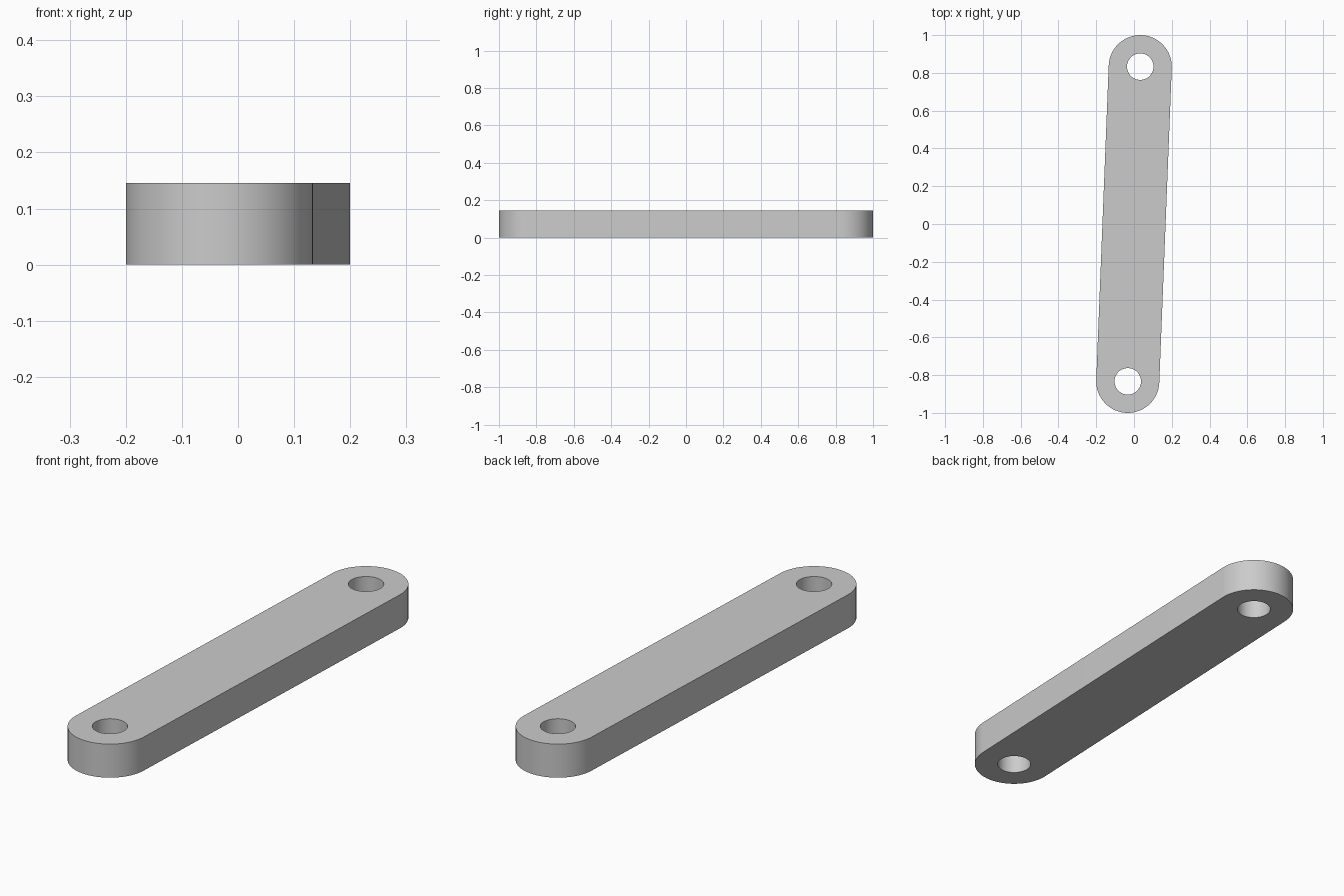
import bpy, bmesh, math
from mathutils import Vector

if "Cube" in bpy.data.objects:
    bpy.data.objects.remove(bpy.data.objects["Cube"], do_unlink=True)

PIVOT = Vector((0.033, 0.833, 0))   # hole centre at the back end
END_RADIUS = 0.167
HOLE_RADIUS = 0.07
THICKNESS = 0.146
STEPS = 32                          # segments per half circle

grey = bpy.data.materials.new("plain grey")
colour = (0.6, 0.6, 0.6, 1)
grey.use_nodes = True
grey.diffuse_color = colour
grey.node_tree.nodes["Principled BSDF"].inputs["Base Color"].default_value = colour


def arc(centre, radius, start, sweep, count):
    """Points along an arc, both ends included."""
    angles = [start + sweep * i / count for i in range(count + 1)]
    return [centre + radius * Vector((math.cos(a), math.sin(a), 0)) for a in angles]


def add_loop(bm, points):
    """Closed loop of edges."""
    verts = [bm.verts.new(p) for p in points]
    for a, b in zip(verts, verts[1:] + verts[:1]):
        bm.edges.new((a, b))


# Rounded bar outline with a hole at each end
bm = bmesh.new()
side = math.atan2(PIVOT.y, PIVOT.x) - math.pi / 2
add_loop(bm, arc(PIVOT, END_RADIUS, side, math.pi, STEPS)
         + arc(-PIVOT, END_RADIUS, side + math.pi, math.pi, STEPS))
for centre in (PIVOT, -PIVOT):
    add_loop(bm, arc(centre, HOLE_RADIUS, 0, math.tau, 2 * STEPS)[:-1])

# Fill the plate and give it thickness
bmesh.ops.triangle_fill(bm, use_beauty=True, use_dissolve=False, edges=bm.edges[:],
                        normal=(0, 0, 1))
top = bmesh.ops.extrude_face_region(bm, geom=bm.faces[:])["geom"]
bmesh.ops.translate(bm, vec=(0, 0, THICKNESS),
                    verts=[g for g in top if isinstance(g, bmesh.types.BMVert)])
bmesh.ops.recalc_face_normals(bm, faces=bm.faces[:])

mesh = bpy.data.meshes.new("link_bar")
bm.to_mesh(mesh)
bm.free()
mesh.materials.append(grey)
bar = bpy.data.objects.new("link_bar", mesh)
bpy.context.collection.objects.link(bar)

# Smooth round walls, sharp rims
bpy.ops.object.select_all(action="DESELECT")
bar.select_set(True)
bpy.context.view_layer.objects.active = bar
bpy.ops.object.shade_smooth_by_angle(angle=math.radians(30))
